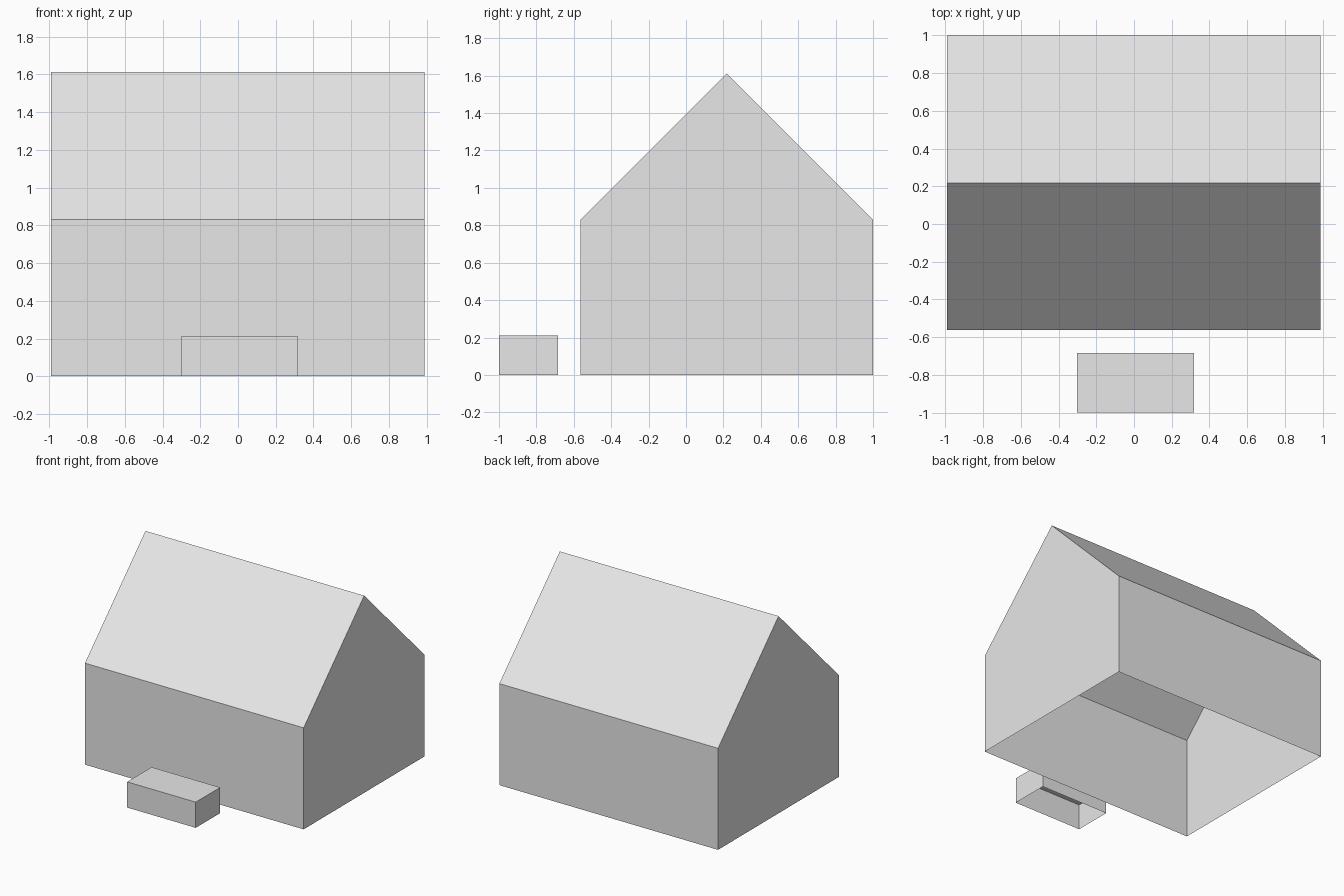
import bpy
import bmesh

# Remove the default cube
cube = bpy.data.objects.get("Cube")
if cube:
    bpy.data.objects.remove(cube, do_unlink=True)

# Single plain grey
grey = bpy.data.materials.new("plain grey")
grey.use_nodes = True
colour = (0.8, 0.8, 0.8, 1.0)
grey.diffuse_color = colour
grey.node_tree.nodes["Principled BSDF"].inputs["Base Color"].default_value = colour


def open_shell(name, profile, x_min, x_max):
    """Extrude a (y, z) profile along x; its first edge is the open underside."""
    bm = bmesh.new()
    end = bm.faces.new([bm.verts.new((x_min, y, z)) for y, z in profile])
    grown = bmesh.ops.extrude_face_region(bm, geom=[end], use_keep_orig=True)
    moved = [g for g in grown["geom"] if isinstance(g, bmesh.types.BMVert)]
    bmesh.ops.translate(bm, verts=moved, vec=(x_max - x_min, 0, 0))
    bmesh.ops.recalc_face_normals(bm, faces=bm.faces)
    floor = [f for f in bm.faces if all(v.co.z < 0.001 for v in f.verts)]
    bmesh.ops.delete(bm, geom=floor, context='FACES_ONLY')
    mesh = bpy.data.meshes.new(name)
    bm.to_mesh(mesh)
    bm.free()
    mesh.materials.append(grey)
    obj = bpy.data.objects.new(name, mesh)
    bpy.context.collection.objects.link(obj)
    return obj


# House with gabled roof
front, back, eaves, ridge = -0.563, 1.0, 0.83, 1.612
open_shell("house",
           [(front, 0), (back, 0), (back, eaves),
            ((front + back) / 2, ridge), (front, eaves)],
           -0.99, 0.988)

# Low box standing in front of the house
open_shell("front_box",
           [(-1.0, 0), (-0.685, 0), (-0.685, 0.21), (-1.0, 0.21)],
           -0.302, 0.318)
